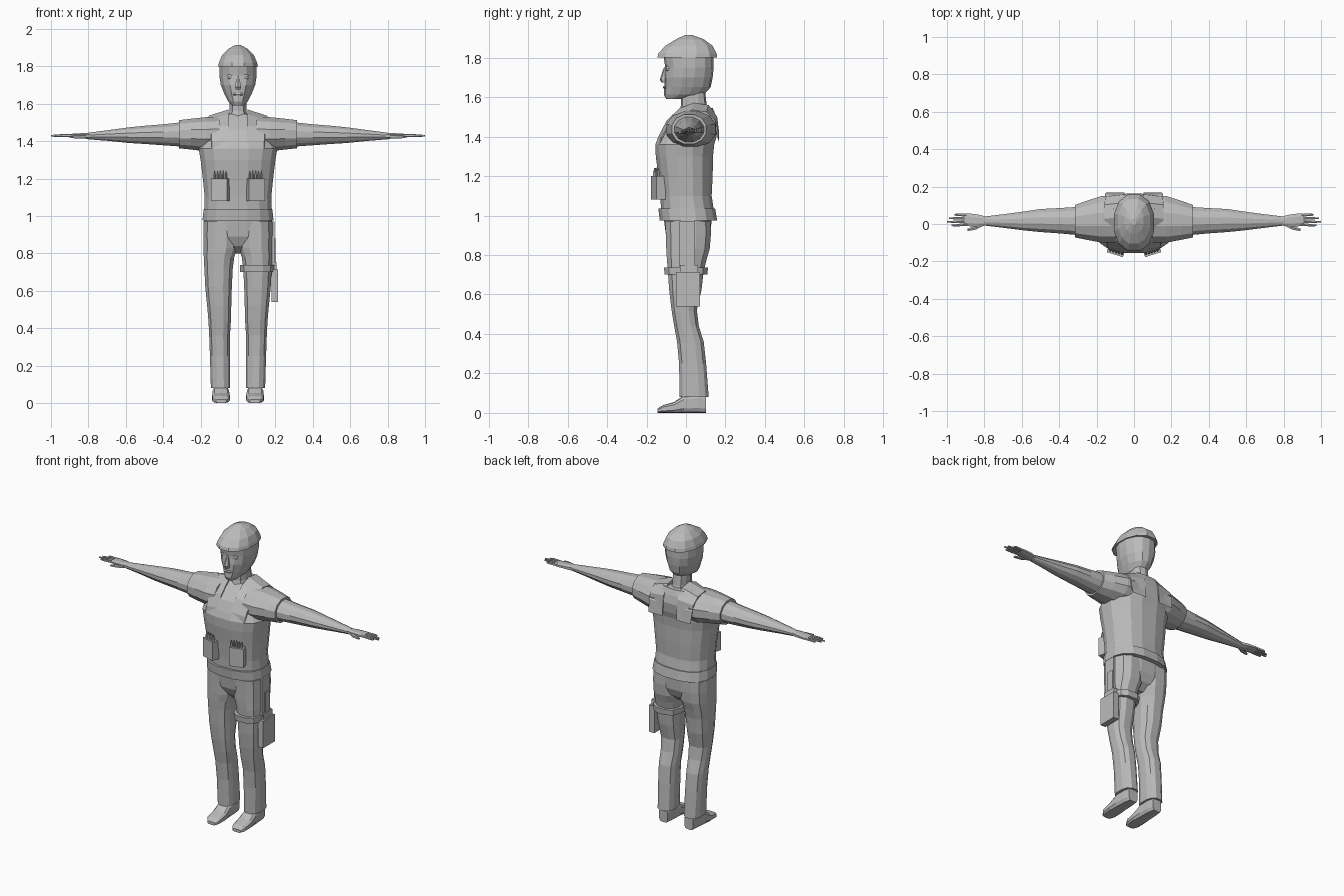
import bpy, bmesh, math
from mathutils import Vector, Matrix

grey = bpy.data.materials.new("plain grey")
grey.diffuse_color = (0.5, 0.5, 0.5, 1)


def finish(name, bm):
    bmesh.ops.recalc_face_normals(bm, faces=bm.faces)
    me = bpy.data.meshes.new(name)
    bm.to_mesh(me)
    bm.free()
    me.materials.append(grey)
    ob = bpy.data.objects.new(name, me)
    bpy.context.collection.objects.link(ob)
    return ob


def loft(name, secs, axis="z", n=12, p=0.85, side=1):
    """Sections are (t, a0, a1, b0, b1): position on the axis, then the extents across it."""
    bm = bmesh.new()
    rings = []
    for t, a0, a1, b0, b1 in secs:
        ring = []
        for i in range(n):
            w = 2 * math.pi * (i + 0.5) / n
            c, s = math.cos(w), math.sin(w)
            k = math.cos(math.pi / n)
            c, s = [math.copysign(min(1, abs(v) / k) ** p, v) for v in (c, s)]
            a = (a0 + a1) / 2 + (a1 - a0) / 2 * c
            b = (b0 + b1) / 2 + (b1 - b0) / 2 * s
            x, y, z = {"z": (a, b, t), "x": (t, a, b), "y": (a, t, b)}[axis]
            ring.append(bm.verts.new((x * side, y, z)))
        rings.append(ring)
    for r, q in zip(rings, rings[1:]):
        for i in range(n):
            bm.faces.new((r[i], r[(i + 1) % n], q[(i + 1) % n], q[i]))
    bm.faces.new(rings[0])
    bm.faces.new(rings[-1])
    return finish(name, bm)


def box(name, lo, hi, turn=0):
    lo, hi = Vector(lo), Vector(hi)
    bm = bmesh.new()
    m = Matrix.Translation((lo + hi) / 2) @ Matrix.Rotation(turn, 4, "Z")
    bmesh.ops.create_cube(bm, size=1, matrix=m @ Matrix.Diagonal((*(hi - lo), 1)))
    return finish(name, bm)


# Head, neck, nose and cap
loft("head", [(1.59, -.03, .03, -.10, -.02), (1.612, -.052, .052, -.112, .09),
              (1.65, -.072, .072, -.11, .125), (1.70, -.092, .092, -.11, .135),
              (1.75, -.1, .1, -.105, .14), (1.82, -.1, .1, -.115, .14),
              (1.85, -.08, .08, -.09, .12)], n=14, p=.95)
loft("neck", [(1.50, -.06, .06, -.04, .12), (1.56, -.045, .045, -.025, .105),
              (1.64, -.045, .045, -.025, .095)], n=10)
loft("nose", [(1.675, -.014, .014, -.125, -.09), (1.69, -.016, .016, -.133, -.09),
              (1.75, -.006, .006, -.112, -.09)], n=6)
loft("mouth", [(1.643, -.022, .022, -.113, -.09), (1.65, -.028, .028, -.117, -.09),
               (1.657, -.022, .022, -.113, -.09)], n=8)
loft("cap", [(1.80, -.107, .107, -.145, .158), (1.82, -.102, .102, -.14, .155),
             (1.86, -.085, .085, -.105, .135), (1.893, -.052, .052, -.05, .09),
             (1.915, -.012, .012, -.005, .03)], n=12, p=.9)

# Vest body, collar and waistband
loft("vest", [(1.0, -.182, .182, -.125, .145), (1.1, -.178, .178, -.13, .13),
              (1.2, -.188, .188, -.14, .135), (1.3, -.2, .2, -.153, .137),
              (1.36, -.21, .21, -.155, .143), (1.40, -.185, .185, -.14, .155),
              (1.46, -.165, .165, -.11, .162), (1.51, -.155, .155, -.06, .15),
              (1.545, -.11, .11, -.02, .135)], n=16, p=.8)
loft("waistband", [(.975, -.19, .19, -.133, .158), (1.035, -.184, .184, -.14, .148)], n=16, p=.8)

# Trousers seat
loft("trouser_seat", [(.80, -.05, .05, -.03, .06), (.84, -.15, .15, -.075, .105),
                      (.89, -.182, .182, -.1, .125), (1.0, -.183, .183, -.115, .13)], n=16, p=.8)

for s, side in ((1, "left"), (-1, "right")):
    # Eye
    bm = bmesh.new()
    bmesh.ops.create_icosphere(bm, subdivisions=2, radius=.018,
                               matrix=Matrix.Translation((s * .041, -.085, 1.745)))
    finish(side + "_eye", bm)

    # Shoulder panel running over the shoulder from chest to back
    bm = bmesh.new()
    rows = []
    path = [(-.135, 1.41, .14), (-.095, 1.485, .145), (-.03, 1.535, .155),
            (.04, 1.56, .157), (.115, 1.55, .157), (.158, 1.50, .155), (.168, 1.42, .15)]
    for y, z, w in path:
        rise = .01 if 1.5 < z else 0
        rows.append([bm.verts.new((s * x, y + dy, z + dz)) for x, dy, dz in
                     ((.05, 0, rise), (w, .012 if y < 0 else -.012, -.015 - rise),
                      (w, 0, -.05), (.05, 0, -.05))])
    for r, q in zip(rows, rows[1:]):
        for i in range(4):
            bm.faces.new((r[i], r[(i + 1) % 4], q[(i + 1) % 4], q[i]))
    bm.faces.new(rows[0])
    bm.faces.new(rows[-1])
    finish(side + "_shoulder_panel", bm)

    # Short sleeve, bare arm and hand
    loft(side + "_sleeve", [(.10, -.10, .155, 1.35, 1.53), (.17, -.10, .15, 1.345, 1.528),
                            (.25, -.085, .125, 1.355, 1.52), (.315, -.072, .102, 1.362, 1.512)],
         "x", 12, .95, s)
    loft(side + "_arm", [(.29, -.06, .092, 1.37, 1.502), (.40, -.05, .085, 1.378, 1.49),
                         (.50, -.043, .08, 1.385, 1.482), (.58, -.035, .068, 1.39, 1.474),
                         (.70, -.02, .052, 1.402, 1.458), (.80, -.008, .04, 1.41, 1.445)],
         "x", 12, 1, s)
    loft(side + "_palm", [(.79, -.008, .04, 1.411, 1.444), (.83, -.014, .05, 1.414, 1.443),
                          (.88, -.012, .056, 1.418, 1.44), (.905, -.008, .055, 1.421, 1.438)],
         "x", 8, .8, s)
    for i, tip in enumerate((.975, 1.0, .99, .96)):
        y0 = -.009 + i * .016
        spread = (i - 1.5) * .003
        loft(f"{side}_finger_{i + 1}", [(.89, y0, y0 + .015, 1.421, 1.438),
             (.95, y0 + spread, y0 + spread + .013, 1.422, 1.437),
             (tip, y0 + spread + .002, y0 + spread + .01, 1.424, 1.433)], "x", 6, .9, s)
    loft(side + "_thumb", [(.81, -.012, .01, 1.414, 1.436), (.845, -.03, -.008, 1.414, 1.432),
                           (.89, -.038, -.025, 1.416, 1.428)], "x", 6, .9, s)

    # Trouser leg and shoe
    loft(side + "_trouser_leg", [
        (.08, .042, .145, -.032, .115), (.25, .043, .15, -.035, .102),
        (.36, .043, .154, -.045, .09), (.44, .038, .158, -.06, .065),
        (.52, .036, .165, -.073, .055), (.62, .033, .175, -.085, .078),
        (.72, .028, .18, -.092, .09), (.78, .02, .183, -.097, .105),
        (.83, .003, .184, -.1, .12), (.90, 0, .185, -.102, .126),
        (.97, 0, .184, -.105, .125)], n=12, p=.8, side=s)
    loft(side + "_shoe", [(-.145, .062, .118, 0, .02), (-.12, .047, .135, 0, .038),
                          (-.06, .044, .138, 0, .055), (-.01, .048, .135, 0, .09),
                          (.06, .052, .13, 0, .1), (.102, .06, .122, 0, .09)],
         "y", 10, .6, s)

    # Chest pouch with a row of pointed rounds
    turn = s * .3
    box(side + "_pouch", (s * .095 - .045, -.165, 1.08), (s * .095 + .045, -.115, 1.2), turn)
    for i in range(5):
        d = (i - 2) * .016
        bm = bmesh.new()
        for z, depth, r2 in ((1.205, .03, .007), (1.23, .024, .001)):
            at = (s * .095 + d * math.cos(turn), -.15 + d * math.sin(turn), z)
            bmesh.ops.create_cone(bm, cap_ends=True, segments=6, radius1=.007, radius2=r2,
                                  depth=depth, matrix=Matrix.Translation(at))
        finish(f"{side}_round_{i + 1}", bm)

# Thigh strap, hanger and holster on one leg
loft("thigh_strap", [(.70, .012, .192, -.108, .108), (.737, .01, .194, -.112, .112)], n=12, p=.8)
box("holster_hanger", (.178, -.032, .73), (.195, .045, .97))
box("holster", (.178, -.05, .54), (.215, .07, .715))
box("holster_flap", (.172, -.03, .70), (.205, .06, .75))
box("grip", (.19, -.005, .75), (.2, .04, .88))
